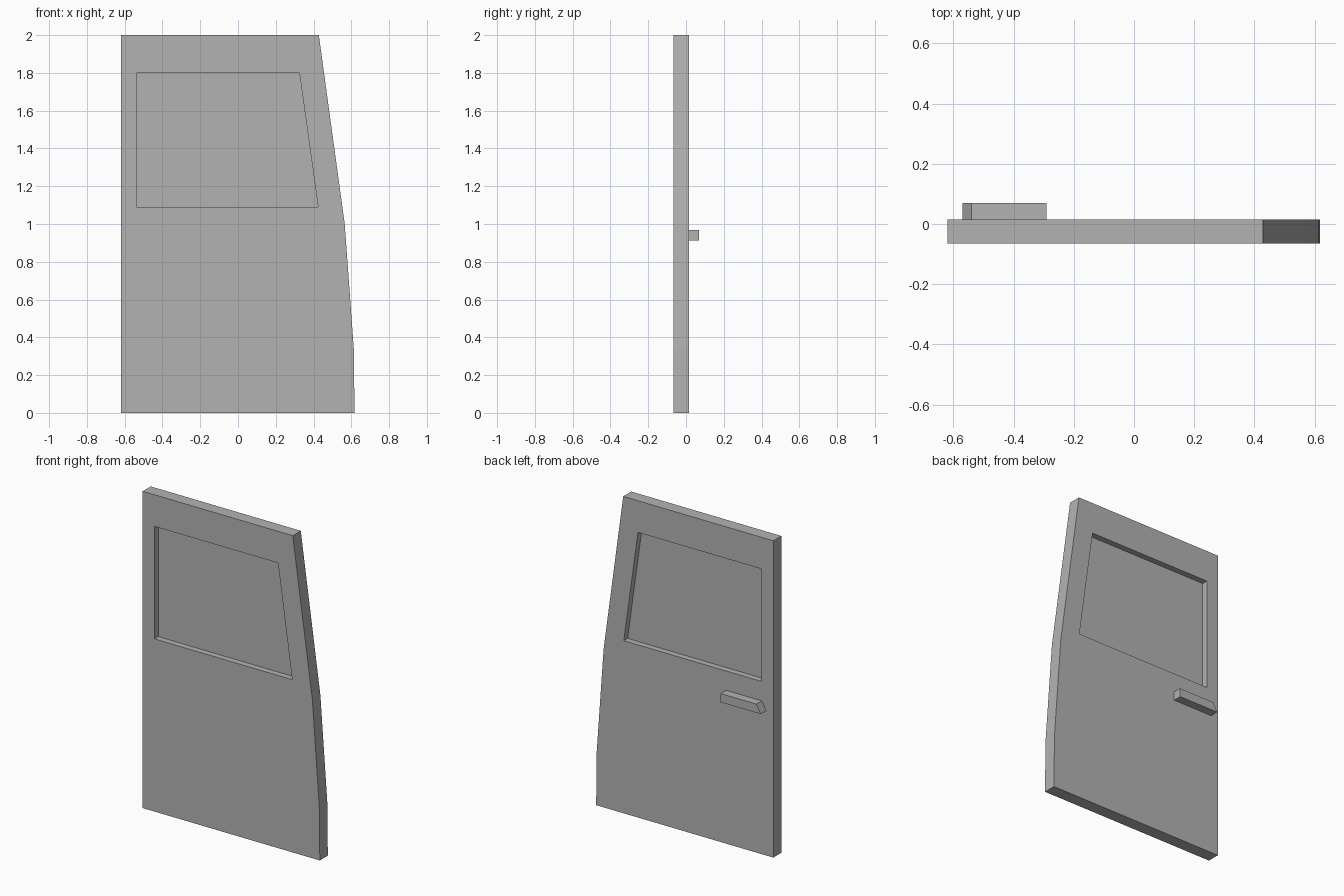
import bpy
import bmesh

cube = bpy.data.objects.get("Cube")
if cube:
    bpy.data.objects.remove(cube, do_unlink=True)

grey = bpy.data.materials.new("plain grey")
grey.use_nodes = True
colour = (0.45, 0.45, 0.45, 1)
grey.diffuse_color = colour
grey.node_tree.nodes["Principled BSDF"].inputs["Base Color"].default_value = colour


def slab(name, loops, front, back):
    """Extrude an x-z outline, with optional holes, from front to back in y."""
    bm = bmesh.new()
    for loop in loops:
        verts = [bm.verts.new((x, front, z)) for x, z in loop]
        for a, b in zip(verts, verts[1:] + verts[:1]):
            bm.edges.new((a, b))
    bmesh.ops.triangle_fill(bm, edges=bm.edges[:], use_beauty=True, normal=(0, -1, 0))
    out = bmesh.ops.extrude_face_region(bm, geom=bm.faces[:], use_keep_orig=True)
    moved = [v for v in out["geom"] if isinstance(v, bmesh.types.BMVert)]
    bmesh.ops.translate(bm, verts=moved, vec=(0, back - front, 0))
    bmesh.ops.dissolve_limit(bm, angle_limit=0.001, verts=bm.verts[:], edges=bm.edges[:])
    bmesh.ops.recalc_face_normals(bm, faces=bm.faces[:])
    mesh = bpy.data.meshes.new(name)
    bm.to_mesh(mesh)
    bm.free()
    mesh.materials.append(grey)
    obj = bpy.data.objects.new(name, mesh)
    bpy.context.collection.objects.link(obj)
    return obj


FRONT, BACK = -0.065, 0.015
MIDDLE = (FRONT + BACK) / 2

# Door panel with its tapered edge and window opening
outline = [(-0.62, 0), (0.617, 0), (0.613, 0.34), (0.565, 1.0), (0.428, 2), (-0.62, 2)]
window = [(-0.538, 1.09), (0.424, 1.09), (0.325, 1.8), (-0.538, 1.8)]
slab("door_panel", [outline, window], FRONT, BACK)

# Window pane recessed on both sides
slab("window_pane", [window], MIDDLE - 0.002, MIDDLE + 0.002)

# Handle with one sloping end
grip = [(-0.57, 0.913), (-0.29, 0.913), (-0.29, 0.968), (-0.54, 0.968)]
slab("door_handle", [grip], BACK, 0.069)
